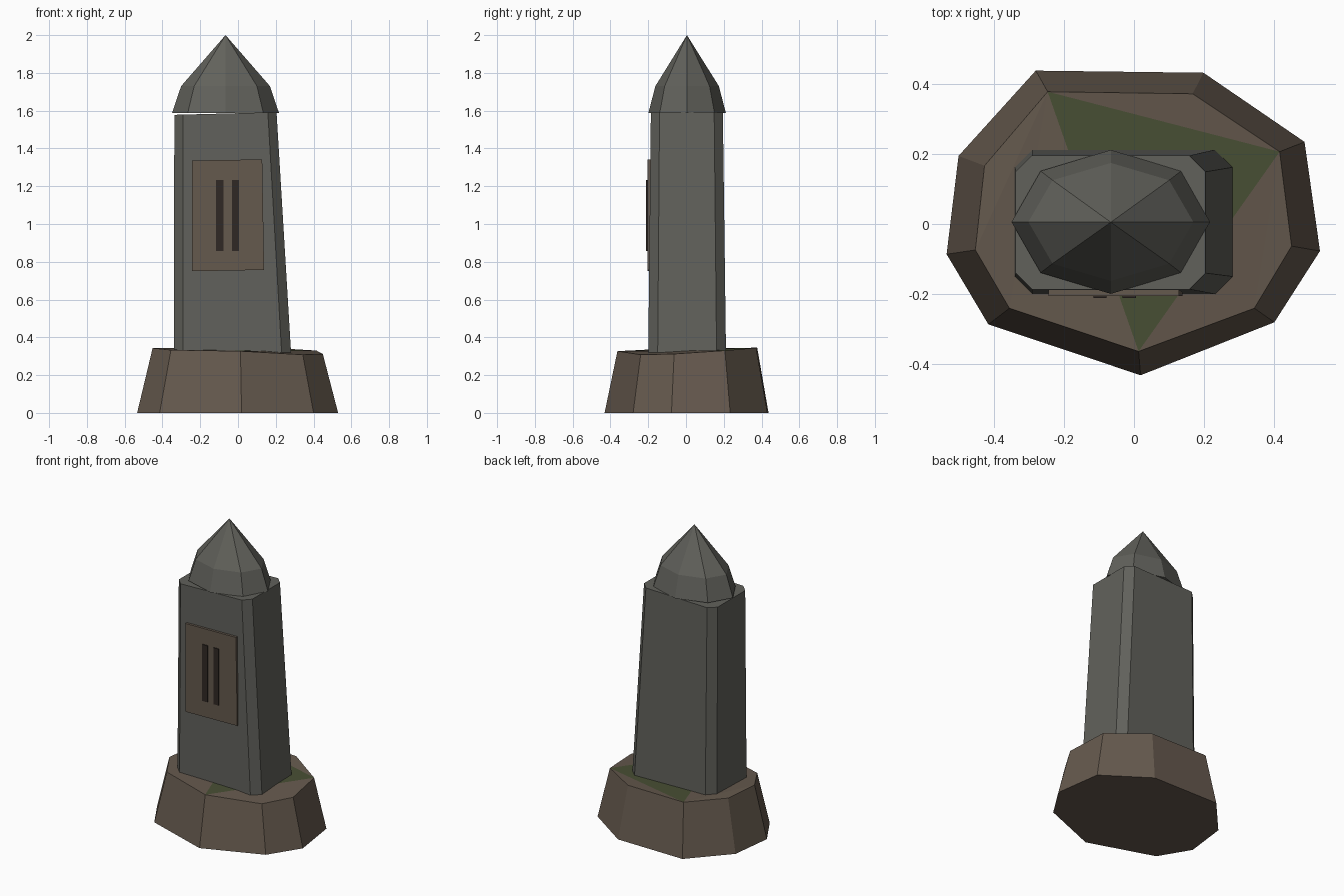
import bpy
from math import cos, sin, tau

if "Cube" in bpy.data.objects:
    bpy.data.objects.remove(bpy.data.objects["Cube"])


def material(name, rgb):
    m = bpy.data.materials.new(name)
    m.diffuse_color = (*rgb, 1)
    m.use_nodes = True
    m.node_tree.nodes["Principled BSDF"].inputs["Base Color"].default_value = m.diffuse_color
    return m


stone = material("stone", (0.12, 0.12, 0.105))
earth = material("earth", (0.13, 0.10, 0.075))
moss = material("moss", (0.065, 0.078, 0.034))
dark = material("dark_slot", (0.03, 0.022, 0.018))


def build(name, verts, faces, *mats):
    me = bpy.data.meshes.new(name)
    me.from_pydata(verts, [], faces)
    for m in mats:
        me.materials.append(m)
    ob = bpy.data.objects.new(name, me)
    bpy.context.collection.objects.link(ob)
    return ob


def sides(n, lo=0):
    """Quads joining two stacked rings of n vertices."""
    return [(lo + i, lo + (i + 1) % n, lo + n + (i + 1) % n, lo + n + i) for i in range(n)]


def loft(name, bottom, top, mat):
    n = len(bottom)
    faces = sides(n) + [tuple(reversed(range(n))), tuple(range(n, 2 * n))]
    return build(name, bottom + top, faces, mat)


# Irregular nine-sided plinth, counter-clockwise, with one mossy triangle on top
foot = [(-.28, .437), (-.50, .194), (-.534, -.086), (-.415, -.286), (.019, -.431),
        (.40, -.28), (.53, -.077), (.486, .234), (.198, .431)]
rim = [(-.246, .377, .345), (-.426, .166, .34), (-.452, -.074, .343), (-.355, -.24, .333),
       (.013, -.363, .327), (.343, -.24, .308), (.449, -.063, .312), (.415, .206, .33),
       (.167, .371, .345)]
top_faces = [(9, 13, 16), (9, 16, 17), (13, 14, 16), (14, 15, 16),
             (9, 10, 11), (9, 11, 12), (9, 12, 13)]
plinth = build("plinth", [(x, y, 0) for x, y in foot] + rim,
               sides(9) + [tuple(reversed(range(9)))] + top_faces, earth, moss)
plinth.data.polygons[10].material_index = 1


# Leaning shaft with chamfered corners
def chamfered(x0, x1, y0, y1, c, z0, z1):
    pts = [(x0 + c, y0), (x1 - c, y0), (x1, y0 + c), (x1, y1 - c),
           (x1 - c, y1), (x0 + c, y1), (x0, y1 - c), (x0, y0 + c)]
    return [(x, y, z0 + (z1 - z0) * (x - x0) / (x1 - x0)) for x, y in pts]


loft("shaft", chamfered(-.34, .282, -.2, .212, .05, .30, .30),
     chamfered(-.337, .204, -.186, .195, .046, 1.578, 1.592), stone)


# Eight-sided pointed cap
def ring(rx, ry, z):
    return [(-.066 + rx * cos(tau * i / 8), .006 + ry * sin(tau * i / 8), z) for i in range(8)]


build("cap", ring(.283, .205, 1.588) + ring(.235, .168, 1.73) + [(-.066, .005, 2.0)],
      sides(8) + [tuple(reversed(range(8)))] + [(8 + i, 8 + (i + 1) % 8, 16) for i in range(8)],
      stone)


# Plaque and its two dark slots: panels given by front-view corners, extruded backwards
def panel(name, corners, front, back, mat):
    loft(name, [(x, back, z) for x, z in corners], [(x, front, z) for x, z in corners], mat)


panel("plaque", [(-.243, .75), (.138, .757), (.128, 1.342), (-.243, 1.336)], -.205, -.18, earth)
for side, x in (("left", -.097), ("right", -.014)):
    panel("slot_" + side, [(x - .019, .858), (x + .019, .858), (x + .019, 1.233), (x - .019, 1.233)],
          -.211, -.19, dark)
